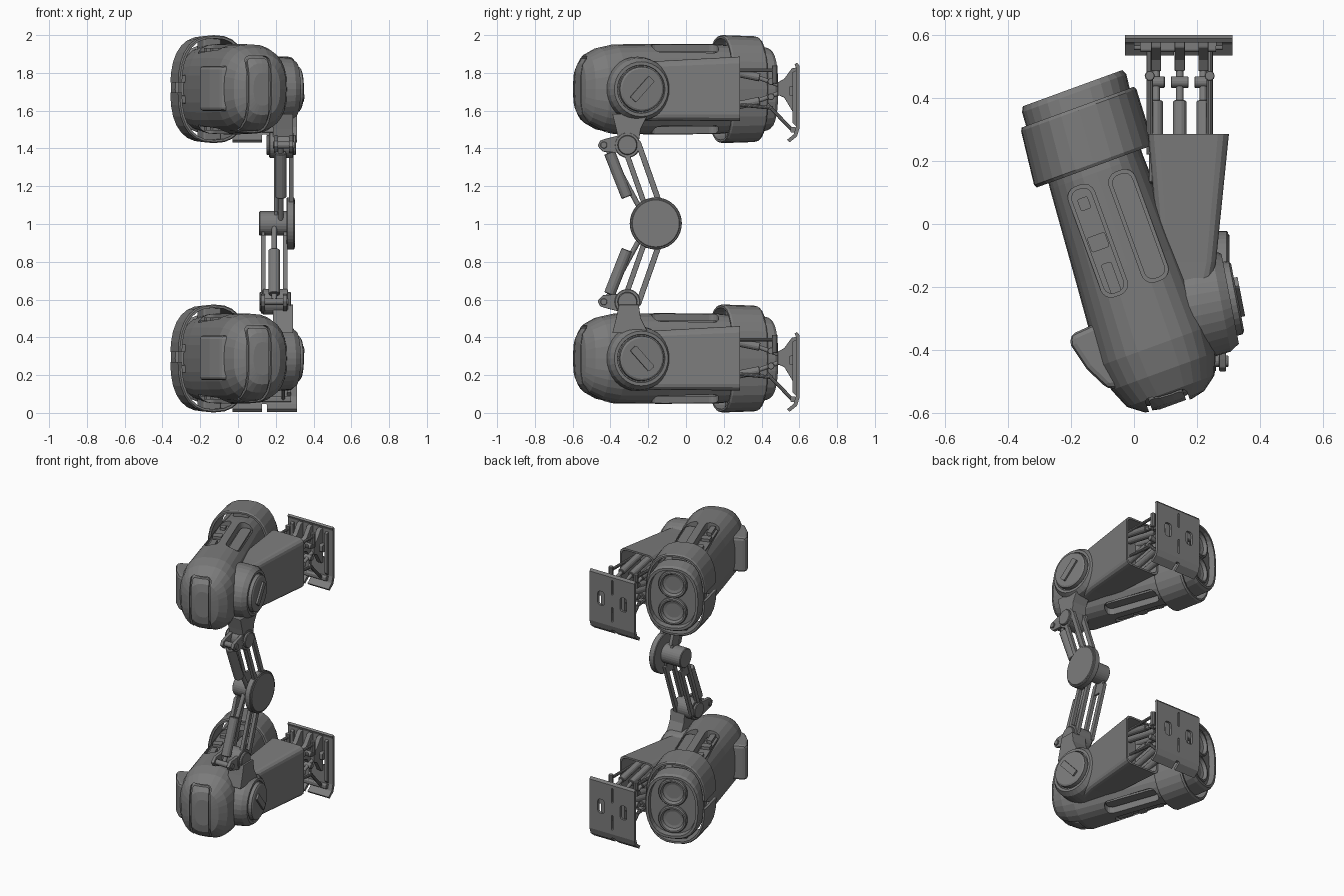
import bpy, bmesh, math
from mathutils import Matrix, Vector

if "Cube" in bpy.data.objects:
    bpy.data.objects.remove(bpy.data.objects["Cube"])

ZC, RISE = 0.288, 1.426                      # lower pod height, spacing to the upper pod
WORLD = Matrix.Translation((0, 0, ZC))
POD = Matrix.Translation((0.075, -0.415, ZC)) @ Matrix.Rotation(math.radians(20), 4, 'Z')
pod_parts = []
dark = bpy.data.materials.new('dark_grey')
dark.diffuse_color = (.2, .2, .2, 1)
dark.use_nodes = True
dark.node_tree.nodes["Principled BSDF"].inputs["Base Color"].default_value = dark.diffuse_color


def finish(name, bm, mat=None, pod=True, bevel=0.0):
    bmesh.ops.recalc_face_normals(bm, faces=bm.faces)
    if bevel:
        edges = [e for e in bm.edges if e.calc_face_angle(0) > 0.6]
        bmesh.ops.bevel(bm, geom=edges, offset=bevel, segments=2, profile=0.5, affect='EDGES')
    me = bpy.data.meshes.new(name)
    bm.to_mesh(me)
    bm.free()
    me.materials.append(dark)
    ob = bpy.data.objects.new(name, me)
    bpy.context.collection.objects.link(ob)
    if mat:
        ob.matrix_world = mat
    if pod:
        pod_parts.append(ob)
    return ob


def skin(bm, rings, caps=True, loop=False):
    vr = [[bm.verts.new(p) for p in r] for r in rings]
    n = len(vr[0])
    pairs = list(zip(vr, vr[1:])) + ([(vr[-1], vr[0])] if loop else [])
    for a, b in pairs:
        for i in range(n):
            bm.faces.new((a[i], a[(i + 1) % n], b[(i + 1) % n], b[i]))
    if caps and not loop:
        bm.faces.new(vr[0])
        bm.faces.new(vr[-1])


def superellipse(t, shift, hw, hh, n=28, e=2.5):
    pts = []
    for i in range(n):
        c, s = math.cos(2 * math.pi * i / n), math.sin(2 * math.pi * i / n)
        pts.append((shift + hw * math.copysign(abs(c) ** (2 / e), c), t,
                    hh * math.copysign(abs(s) ** (2 / e), s)))
    return pts


def loft(name, rings, loop=False, pod=True):
    bm = bmesh.new()
    skin(bm, [superellipse(*r) for r in rings], loop=loop)
    return finish(name, bm, POD, pod)


def prism(name, pts, axis, a, b, mat=None, pod=True, bevel=0.0):
    put = {'x': lambda p, h: (h, p[0], p[1]), 'y': lambda p, h: (p[0], h, p[1]),
           'z': lambda p, h: (p[0], p[1], h)}[axis]
    bm = bmesh.new()
    skin(bm, [[put(p, a) for p in pts], [put(p, b) for p in pts]])
    return finish(name, bm, mat, pod, bevel)


def rrect(cx, cy, w, h, r, k=4):
    pts = []
    for q, (sx, sy) in enumerate(((1, 1), (-1, 1), (-1, -1), (1, -1))):
        for i in range(k + 1):
            a = math.pi / 2 * (q + i / k)
            pts.append((cx + sx * (w / 2 - r) + r * math.cos(a), cy + sy * (h / 2 - r) + r * math.sin(a)))
    return pts


def lathe(name, prof, mat, n=32, pod=True):
    bm = bmesh.new()
    skin(bm, [[(r * math.cos(2 * math.pi * i / n), r * math.sin(2 * math.pi * i / n), h)
               for i in range(n)] for r, h in prof])
    return finish(name, bm, mat, pod)


def rod(name, p, q, r, mat=None, pod=True, n=14):
    p, q = Vector(p), Vector(q)
    m = Matrix.Translation(p) @ (q - p).to_track_quat('Z', 'Y').to_matrix().to_4x4()
    L, c = (q - p).length, min(r * .12, .004)
    return lathe(name, [(r - c, 0), (r, c), (r, L - c), (r - c, L)], (mat @ m) if mat else m, n, pod)


def boolean(ob, cutter, op='DIFFERENCE'):
    m = ob.modifiers.new('cut', 'BOOLEAN')
    m.object, m.operation, m.solver = cutter, op, 'EXACT'
    bpy.context.view_layer.update()
    me = bpy.data.meshes.new_from_object(ob.evaluated_get(bpy.context.evaluated_depsgraph_get()))
    ob.modifiers.clear()
    ob.data = me
    bpy.data.objects.remove(cutter)


# pod hull: blunt nose, long barrel, recessed tail
nose = [(-.168, 0, .055, .09), (-.158, 0, .1, .14), (-.122, 0, .148, .184),
        (-.055, 0, .176, .219), (.03, 0, .187, .237)]
hull = loft('hull', nose + [(.3, .008, .173, .24), (.61, .016, .157, .238), (.78, .026, .15, .222),
                            (.79, .028, .174, .232), (.87, .035, .176, .222), (.887, .036, .168, .212),
                            (.887, .036, .152, .196), (.85, .036, .148, .19)])
for s in (-.055, .083):
    for side in (1, -1):
        boolean(hull, prism('slot_cutter', rrect(s, .405, .088, .37, .034), 'z',
                            side * .188, side * .4, POD, False))
        prism('slot_panel', rrect(s, .405, .068, .35, .028), 'z', side * .18, side * .2, POD)
        if s < 0:
            for t, w, h in ((.53, .035, .04), (.40, .06, .05), (.28, .035, .1)):
                prism('slot_fitting', rrect(s, t, w, h, .006, 2), 'z', side * .18, side * .218, POD)

# recessed groove and inner panel following the nose curve
def nose_shape(grow):
    return loft('nose_shape', [(t - grow, s, hw + grow, hh + grow) for t, s, hw, hh in nose], pod=False)
groove = prism('groove_cutter', rrect(-.02, -.03, .135, .41, .025), 'y', -.3, 0, POD, False)
boolean(groove, nose_shape(-.016))
boolean(hull, groove)
panel = prism('nose_panel', rrect(-.02, -.03, .112, .385, .02), 'y', -.3, 0, POD)
boolean(panel, nose_shape(-.003), 'INTERSECT')

# split collar around the tail, with clamps in the gap
collar = loft('collar', [(.63, .016, .195, .28), (.64, .016, .201, .286), (.815, .03, .195, .28),
                         (.825, .03, .189, .273), (.825, .03, .178, .262), (.63, .016, .183, .269)], loop=True)
boolean(collar, prism('gap_cutter', rrect(-.2, .73, .2, .4, .01), 'z', -.018, .034, POD, False))
for z in (-.075, .034):
    prism('collar_clamp', rrect(-.142, .73, .05, .12, .01), 'z', z, z + .04, POD, bevel=.004)
prism('collar_latch', rrect(-.125, .73, .03, .06, .008), 'z', -.05, .05, POD)
for z in (-.2, .2):
    prism('collar_spacer', rrect(.02, .72, .1, .1, .01), 'z', z, z * 1.36, POD)

# twin exhaust bowls
for z in (-.092, .092):
    m = POD @ Matrix.Translation((.036, .84, z)) @ Matrix.Rotation(-math.pi / 2, 4, 'X')
    lathe('exhaust', [(.092, 0), (.092, .028), (.086, .036), (.076, .036), (.066, .015), (.035, .006), (.01, .004)], m)

# cheek cowl on the outer front flank
prism('cheek_cowl', [(-.203, -.352), (-.11, -.31), (0, -.45), (-.04, -.52), (-.085, -.522), (-.15, -.46),
                     (-.2, -.385)], 'z', -.115, .122, WORLD, bevel=.018)

# side housing with open rear
bm = bmesh.new()
def section(y, x0, x1, z0, z1, r):
    return [(x, y, z) for x, z in rrect((x0 + x1) / 2, (z0 + z1) / 2, x1 - x0, z1 - z0, r, 3)]
skin(bm, [section(-.25, .08, .235, -.17, .145, .03), section(-.12, .08, .26, -.165, .15, .03),
          section(.285, .045, .301, -.17, .172, .035), section(.285, .057, .289, -.158, .16, .03),
          section(.12, .09, .262, -.14, .14, .03)])
finish('side_housing', bm, WORLD)

# shoulder disc
DISC = Matrix.Translation((.305, -.237, ZC)) @ Matrix.Rotation(math.radians(11), 4, 'Z') @ Matrix.Rotation(math.pi / 2, 4, 'Y')
lathe('shoulder_disc', [(.17, -.2), (.172, -.1), (.168, -.06), (.165, -.03), (.145, 0), (.128, 0), (.126, -.008),
                        (.12, -.008), (.118, .018), (.108, .024), (.01, .024)], DISC)

# rear plate, curled at the bottom, with openings
plate = prism('rear_plate', [(.575, .132), (.588, .14), (.6, .125), (.6, -.21), (.588, -.25), (.548, -.282),
                             (.535, -.268), (.57, -.24), (.582, -.2), (.582, .115)], 'x', -.028, .312, WORLD)
for x, z, w, h, r in ((.055, -.04, .05, .095, .018), (.225, -.04, .05, .095, .018), (.14, .055, .014, .1, .006),
                      (.14, -.13, .014, .1, .006), (.14, -.27, .026, .06, .005)):
    boolean(plate, prism('hole_cutter', rrect(x, z, w, h, r), 'y', .5, .7, WORLD, False))
for x in (.0, .26):
    prism('plate_rib', [(.585, .1), (.565, .09), (.565, -.18), (.585, -.2)], 'x', x, x + .02, WORLD)
prism('plate_crossbar', rrect(.565, -.01, .04, .05, .01), 'x', .02, .26, WORLD)
prism('plate_footbar', rrect(.567, -.215, .03, .03, .008), 'x', 0, .28, WORLD)

# linkage between housing and plate
for x in (.07, .145, .22):
    prism('link_bracket', [(.485, .035), (.52, .055), (.56, .11), (.587, .115), (.587, -.125), (.565, -.12),
                           (.52, -.045), (.485, -.03)], 'x', x - .016, x + .016, WORLD, bevel=.003)
    for s in (1, -1):
        rod('link_sleeve', (x, .13, s * .115), (x, .39, s * .062), .022, WORLD)
        rod('link_rod', (x, .37, s * .066), (x, .51, s * .015), .012, WORLD)
        rod('link_pin', (x - .028, .45, s * .04), (x + .028, .45, s * .04), .018, WORLD)
for x in (.05, .24):
    rod('lower_stay', (x, .25, -.08), (x, .46, -.1), .01, WORLD, n=10)
    rod('lower_stay', (x, .43, -.08), (x, .57, -.225), .01, WORLD, n=10)
    rod('upper_stay', (x, .22, .1), (x, .47, .1), .01, WORLD, n=10)
    rod('stay_end', (x, .47, .03), (x, .47, .125), .016, WORLD, n=10)

# upper pod is a raised copy of the lower one
for ob in pod_parts:
    up = ob.copy()
    up.name = 'upper_' + ob.name
    bpy.context.collection.objects.link(up)
    up.matrix_world = Matrix.Translation((0, 0, RISE)) @ ob.matrix_world
    ob.name = 'lower_' + ob.name

# slot bars on the shoulder discs, turned opposite ways
for dz, ang in ((0, -48), (RISE, 48)):
    m = Matrix.Translation((0, 0, dz)) @ DISC @ Matrix.Rotation(math.radians(ang), 4, 'Z')
    prism('shoulder_bar', rrect(0, 0, .042, .15, .006, 2), 'z', .0, .036, m, False)

# folding arm, lower and upper halves mirrored about the elbow
ELBOW = 1.003
def along_x(name, y, z, r, x0, x1, n=28):
    rod(name, (x0, y, z), (x1, y, z), r, None, False, n)
for tag, s, k0, k1, bars, px in (('upper', 1, .15, .308, (.19, .27), .226), ('lower', -1, .115, .28, (.122, .238), .192)):
    Z = lambda d: ELBOW + s * d
    def part(name, pts, x0, x1):
        prism(tag + name, [(y, Z(d)) for y, d in pts], 'x', x0, x1, None, False, .003)
    along_x(tag + '_knuckle', -.31, Z(.415), .052, k0, k1)
    along_x(tag + '_knuckle_ring', -.31, Z(.415), .068, k0 + .015, k1 - .015)
    part('_neck', [(-.355, .43), (-.37, .5), (-.39, .58), (-.2, .58), (-.24, .5), (-.25, .43)], .185, .292)
    for x in bars:
        part('_front_bar', [(-.335, .385), (-.305, .385), (-.19, .06), (-.22, .06)], x, x + .024)
        part('_rear_bar', [(-.272, .435), (-.24, .435), (-.115, .08), (-.147, .08)], x, x + .024)
        part('_bar_tie', [(-.228, .13), (-.15, .13), (-.12, .02), (-.2, .02)], x + .003, x + .02)
        part('_crank', [(-.468, .41), (-.455, .438), (-.43, .447), (-.31, .478), (-.31, .37), (-.44, .38)], x, x + .022)
    along_x(tag + '_crank_pin', -.435, Z(.415), .018, bars[0] - .005, bars[1] + .03, 16)
    rod(tag + '_piston_sleeve', (px, -.405, Z(.375)), (px, -.312, Z(.14)), .031, None, False)
    rod(tag + '_piston_rod', (px, -.43, Z(.42)), (px, -.2, Z(.0)), .014, None, False)

# elbow disc and hub
along_x('elbow_disc', -.16, ELBOW, .138, .258, .298, 40)
along_x('elbow_cap', -.16, ELBOW, .128, .28, .303, 40)
along_x('elbow_hub', -.16, ELBOW, .065, .112, .27)
